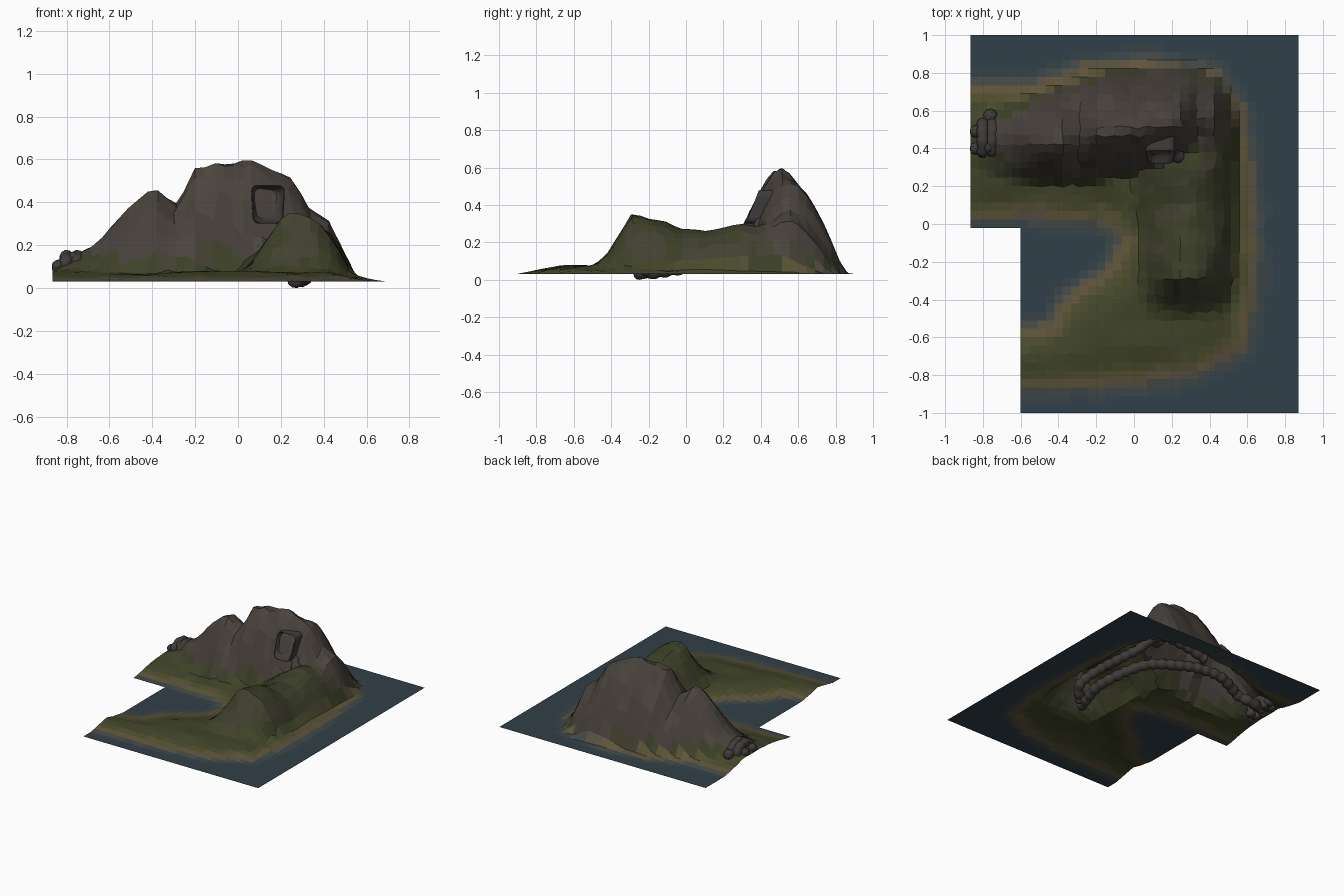
import bpy, bmesh, math
from mathutils import Vector, noise

if "Cube" in bpy.data.objects:
    bpy.data.objects.remove(bpy.data.objects["Cube"])

SEA_Z = 0.03


def lerp_table(table, t):
    """Linear interpolation through rows (key, a, b, ...)."""
    if t <= table[0][0]:
        return table[0][1:]
    for p, q in zip(table, table[1:]):
        if t <= q[0]:
            f = (t - p[0]) / (q[0] - p[0])
            return [a + (b - a) * f for a, b in zip(p[1:], q[1:])]
    return table[-1][1:]


def material(name, rgb):
    m = bpy.data.materials.new(name)
    m.diffuse_color = (*rgb, 1)
    m.use_nodes = True
    m.node_tree.nodes["Principled BSDF"].inputs["Base Color"].default_value = m.diffuse_color
    return m


def add_mesh(name, bm, mats):
    me = bpy.data.meshes.new(name)
    bm.to_mesh(me)
    bm.free()
    ob = bpy.data.objects.new(name, me)
    bpy.context.collection.objects.link(ob)
    for m in mats:
        me.materials.append(m)
    return ob


# Coastline outline, used for the shore height and shore colours
COAST = [(-1.1, .04), (-.5, .04), (-.15, .02), (-.06, -.08), (-.1, -.22), (-.36, -.4),
         (-.45, -.54), (-.75, -.62), (-.75, -.88), (-.2, -.85), (.3, -.8), (.58, -.66),
         (.64, -.3), (.62, .2), (.57, .6), (.45, .8), (.1, .86), (-.25, .83),
         (-.5, .74), (-1.1, .72)]


def shore_distance(x, y):
    """Distance to the coast, positive on land."""
    p, best, inside = Vector((x, y)), 9, False
    for a, b in zip(COAST, COAST[1:] + COAST[:1]):
        va, ab = Vector(a), Vector(b) - Vector(a)
        t = max(0, min(1, (p - va).dot(ab) / ab.length_squared))
        best = min(best, (p - va - ab * t).length)
        if (a[1] > y) != (b[1] > y) and x < a[0] + (y - a[1]) / (b[1] - a[1]) * ab.x:
            inside = not inside
    return best if inside else -best


# Mountain: x, crest y, crest height, south foot y, north foot y
MOUNTAIN = [(-.87, .45, .08, .3, .6), (-.72, .45, .18, .25, .62), (-.65, .44, .22, .23, .65),
            (-.5, .42, .39, .22, .7), (-.39, .42, .475, .21, .74), (-.28, .45, .39, .21, .77),
            (-.2, .46, .555, .23, .8), (-.09, .48, .6, .25, .82), (.12, .5, .575, .28, .84),
            (.26, .53, .51, .29, .85), (.34, .54, .36, .29, .83), (.45, .52, .32, .3, .78),
            (.48, .5, .2, .35, .7), (.54, .5, .07, .4, .6)]
# Eastern ridge: y, crest x, crest height, west foot x, east foot x
RIDGE = [(-.5, .2, .08, .02, .45), (-.44, .22, .11, .03, .5), (-.38, .22, .21, .03, .52),
         (-.29, .23, .345, .03, .53), (-.17, .24, .33, .03, .53), (0, .26, .275, .02, .54),
         (.1, .28, .265, 0, .54), (.3, .3, .3, -.03, .55), (.5, .33, .31, 0, .55),
         (.7, .33, .2, .1, .52), (.78, .33, .08, .1, .48)]


def slope(s, crest, height, low, high, p_low, p_high):
    t, p = ((crest - s) / (crest - low), p_low) if s < crest else ((s - crest) / (high - crest), p_high)
    return max(0, height - .075) * (1 - t ** p) if t < 1 else 0


def heights(x, y):
    """Shore distance, mountain height, ridge height and total z."""
    d = shore_distance(x, y)
    n = noise.noise(Vector((x * 7, y * 7, 1.3)))
    low = max(0, min(.045, .008 + d * .2)) if d > -.05 else 0
    if d > .06:
        low += .01 * n
    m = slope(y, *lerp_table(MOUNTAIN, x), 1.4, 1.7) if -.9 < x < .54 else 0
    r = slope(x, *lerp_table(RIDGE, y), 1.2, 2.4) if -.5 < y < .78 else 0
    top = max(m, r)
    if top > .03:
        top *= 1 + .08 * noise.noise(Vector((x * 9, y * 9, 4)))
    return d, m, r, SEA_Z + low + top


# Landscape sheet with the corner notch missing
def axis(a, b, c, n1, n2):
    return [a + (b - a) * i / n1 for i in range(n1)] + [b + (c - b) * i / n2 for i in range(n2 + 1)]


xs, ys = axis(-.865, -.6, .87, 6, 33), axis(-1, -.02, 1, 22, 23)
SHORE = [(-.09, .03, .05, .065), (-.03, .05, .065, .065), (.01, .125, .093, .045),
         (.05, .085, .08, .03), (.1, .055, .061, .022), (.3, .045, .051, .02)]
STEPS = 14
mats = [material(f"shore_{i}", lerp_table(SHORE, -.09 + .28 * i / (STEPS - 1))) for i in range(STEPS)]
mats += [material("dark_grass", (.044, .05, .02)), material("mossy_rock", (.055, .052, .03)),
         material("rock", (.062, .051, .043)), material("pale_rock", (.07, .058, .048))]

bm = bmesh.new()
grid = {}
for i, x in enumerate(xs):
    for j, y in enumerate(ys):
        if x > -.601 or y > -.021:
            px, py = x, y
            if shore_distance(x, y) > .12 and x > -.8:
                px += .02 * noise.noise(Vector((x * 20, y * 20, 7)))
                py += .02 * noise.noise(Vector((x * 20, y * 20, 17)))
            grid[i, j] = bm.verts.new((px, py, heights(px, py)[3]))
for i, j in list(grid):
    keys = [(i, j), (i + 1, j), (i + 1, j + 1), (i, j + 1)]
    if all(k in grid for k in keys):
        f = bm.faces.new([grid[k] for k in keys])
        c = f.calc_center_median()
        d, m, r, z = heights(c.x, c.y)
        f.normal_update()
        n = noise.noise(c * 8)
        if m > .08 + .03 * n and m >= r - .03:
            f.material_index = STEPS + (3 if n > .15 else 2)
        elif r > .03 or m > .02:
            steep = f.normal.z < .6
            f.material_index = STEPS + (1 if steep and n > -.1 or n > .25 else 0)
        else:
            f.material_index = max(0, min(STEPS - 1, round((d + .02 * n + .09) / .28 * (STEPS - 1))))
add_mesh("island_landscape", bm, mats)

# Cave passages: lumpy tubes running below the landscape
cave_mat = material("cave_rock", (.05, .045, .042))


def lumpy_tube(name, points, radius, step=.016, lump=.3):
    pts = [Vector(p) for p in points]
    path = []
    for k in range(len(pts) - 1):
        p0, p1, p2, p3 = pts[max(k - 1, 0)], pts[k], pts[k + 1], pts[min(k + 2, len(pts) - 1)]
        n = max(2, int((p2 - p1).length / step))
        for s in range(n):
            t = s / n
            path.append(.5 * (2 * p1 + (p2 - p0) * t + (2 * p0 - 5 * p1 + 4 * p2 - p3) * t * t
                              + (3 * p1 - p0 - 3 * p2 + p3) * t ** 3))
    path.append(pts[-1])
    bm, rings = bmesh.new(), []
    for k, p in enumerate(path):
        d = (path[min(k + 1, len(path) - 1)] - path[max(k - 1, 0)]).normalized()
        side = d.cross(Vector((.1, .1, 1))).normalized()
        up = side.cross(d)
        r = radius * (1 - lump + lump * abs(math.sin(k * math.pi / 4 + .6)))
        rings.append([bm.verts.new(p + r * (side * math.cos(a) + up * math.sin(a)))
                      for a in [math.tau * q / 10 for q in range(10)]])
    for a, b in zip(rings, rings[1:]):
        for q in range(10):
            bm.faces.new((a[q], a[(q + 1) % 10], b[(q + 1) % 10], b[q]))
    bm.faces.new(rings[0])
    bm.faces.new(rings[-1][::-1])
    bmesh.ops.recalc_face_normals(bm, faces=bm.faces)
    for f in bm.faces:
        f.smooth = True
    return add_mesh(name, bm, [cave_mat])


lumpy_tube("lower_passage", [(-.8, .45, .09), (-.66, .47, .1), (-.58, .44, .13), (-.39, .49, .18),
                             (-.2, .46, .2), (-.03, .4, .19), (.12, .33, .17), (.24, .24, .12),
                             (.32, 0, .07), (.29, -.18, .04), (.26, -.27, .04)], .04)
lumpy_tube("upper_passage", [(-.25, .48, .28), (-.05, .47, .33), (.14, .44, .34), (.26, .32, .23),
                             (.34, .04, .18), (.39, -.12, .11), (.31, -.22, .05)], .038)

# Cave mouth high on the south face: hollow rounded frame leaning back with the slope
bm = bmesh.new()
bmesh.ops.create_cube(bm, size=1)
for v in bm.verts:
    z = v.co.z * .18
    v.co = Vector((.14 + v.co.x * (.16 if z > 0 else .14), .4 + v.co.y * .13 + z * .4, .39 + z))
front = min(bm.faces, key=lambda f: f.calc_center_median().y)
bmesh.ops.inset_region(bm, faces=[front], thickness=.035)
bmesh.ops.translate(bm, verts=front.verts, vec=(0, .08, 0))
mouth = add_mesh("upper_cave_mouth", bm, [cave_mat])
bev = mouth.modifiers.new("rounding", 'BEVEL')
bev.width, bev.segments = .03, 3

# Western cave mouth: two rock arches with boulders around them
for k, x in enumerate((-.8, -.75)):
    lumpy_tube(f"west_cave_arch_{k + 1}", [(x, .38, .05), (x, .385, .12), (x, .45, .145),
                                           (x, .52, .12), (x, .54, .05)], .034, .012, .2)
for k, (x, y, z, r) in enumerate([(-.838, .49, .1, .033), (-.838, .4, .1, .033),
                                  (-.76, .57, .09, .04), (-.77, .41, .13, .04)]):
    bm = bmesh.new()
    bmesh.ops.create_icosphere(bm, subdivisions=2, radius=r)
    bmesh.ops.translate(bm, verts=bm.verts, vec=(x, y, z))
    add_mesh(f"west_boulder_{k + 1}", bm, [cave_mat])
